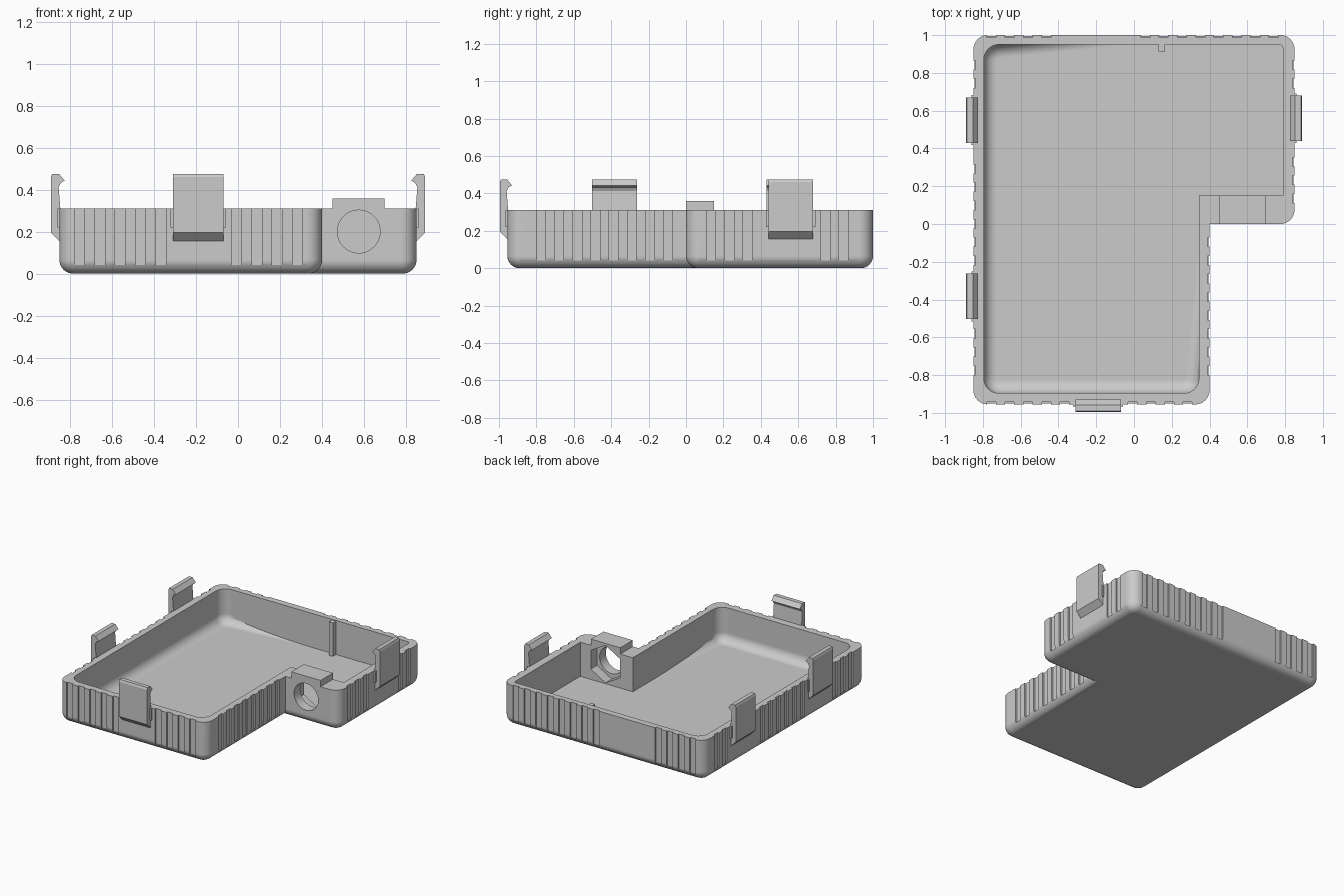
import bpy, bmesh
from math import radians, pi
from mathutils import Matrix, Vector

if "Cube" in bpy.data.objects:
    bpy.data.objects.remove(bpy.data.objects["Cube"])

grey = bpy.data.materials.new("light_grey_plastic")
grey.use_nodes = True
colour = (0.6, 0.6, 0.6, 1)
grey.diffuse_color = colour
grey.node_tree.nodes["Principled BSDF"].inputs["Base Color"].default_value = colour

RIM = 0.31
FLOOR = 0.05
PITCH = 0.097


def finish(bm, name):
    bmesh.ops.recalc_face_normals(bm, faces=bm.faces)
    mesh = bpy.data.meshes.new(name)
    bm.to_mesh(mesh)
    bm.free()
    mesh.materials.append(grey)
    obj = bpy.data.objects.new(name, mesh)
    bpy.context.collection.objects.link(obj)
    return obj


def add_box(bm, low, high):
    low, high = Vector(low), Vector(high)
    matrix = Matrix.Translation((low + high) / 2) @ Matrix.Diagonal((*(high - low), 1))
    bmesh.ops.create_cube(bm, size=1, matrix=matrix)


def box(name, low, high):
    bm = bmesh.new()
    add_box(bm, low, high)
    return finish(bm, name)


def round_edges(bm, edges, radius):
    bmesh.ops.bevel(bm, geom=edges, offset=radius, segments=8, profile=0.5, affect='EDGES')


def rounded_prism(name, outline, z0, z1, corners, fillet, fillet_rule):
    """Extrude an outline, round chosen corners, then fillet chosen bottom edges."""
    bm = bmesh.new()
    face = bm.faces.new([bm.verts.new((x, y, z0)) for x, y in outline])
    top = bmesh.ops.extrude_face_region(bm, geom=[face])["geom"]
    bmesh.ops.translate(bm, vec=(0, 0, z1 - z0),
                        verts=[v for v in top if isinstance(v, bmesh.types.BMVert)])
    for index, radius in corners.items():
        x, y = outline[index]
        edges = [e for e in bm.edges
                 if all(abs(v.co.x - x) + abs(v.co.y - y) < 1e-4 for v in e.verts)]
        round_edges(bm, edges, radius)
    bottom = [e for e in bm.edges if all(abs(v.co.z - z0) < 1e-4 for v in e.verts)
              and fillet_rule((e.verts[0].co + e.verts[1].co) / 2)]
    round_edges(bm, bottom, fillet)
    return finish(bm, name)


def cut(obj, cutter):
    mod = obj.modifiers.new("cut", 'BOOLEAN')
    mod.operation = 'DIFFERENCE'
    mod.solver = 'EXACT'
    mod.object = cutter
    bpy.context.view_layer.objects.active = obj
    bpy.ops.object.modifier_apply(modifier=mod.name)


def smooth(obj):
    bpy.ops.object.select_all(action='DESELECT')
    obj.select_set(True)
    bpy.context.view_layer.objects.active = obj
    bpy.ops.object.shade_smooth_by_angle(angle=radians(25))
    mod = obj.modifiers.new("flat_sides", 'WEIGHTED_NORMAL')
    mod.keep_sharp = True


# L-shaped tray shell
tray = rounded_prism(
    "tray",
    [(-0.85, -0.955), (0.4, -0.955), (0.4, 0), (0.85, 0), (0.85, 1), (-0.85, 1)],
    0, RIM, {i: 0.075 for i in (0, 1, 3, 4, 5)}, 0.065, lambda p: True)

# Cavity, filleted along its left and front floor edges only
cavity = rounded_prism(
    "cavity_cutter",
    [(-0.795, -0.896), (0.344, -0.896), (0.344, 0.15), (0.788, 0.15),
     (0.788, 0.95), (-0.795, 0.95)],
    FLOOR, 0.5, {0: 0.08, 1: 0.08, 4: 0.02, 5: 0.08}, 0.07,
    lambda p: p.x < -0.715 or p.y < -0.816)

# Vertical grip grooves around the outer walls: axis, wall, first centre, count
runs = [
    ("x", -0.955, -0.755, 5), ("x", -0.955, -0.007, 4),
    ("x", 1.0, -0.755, 4), ("x", 1.0, 0.06, 8),
    ("y", 0.4, -0.775, 8), ("y", 0.85, 0.135, 3), ("y", 0.85, 0.745, 2),
    ("y", -0.85, -0.775, 3), ("y", -0.85, -0.193, 6), ("y", -0.85, 0.745, 2),
]
bm = bmesh.new()
for axis, wall, first, count in runs:
    for k in range(count):
        c = first + k * PITCH
        a, b, d = c - 0.024, c + 0.024, 0.012
        if axis == "x":
            add_box(bm, (a, wall - d, 0.04), (b, wall + d, 0.4))
        else:
            add_box(bm, (wall - d, a, 0.04), (wall + d, b, 0.4))
grooves = finish(bm, "groove_cutter")


# Bolt hole and hexagonal nut pocket
def bore(name, sides, radius, y0, y1):
    bm = bmesh.new()
    matrix = (Matrix.Translation((0.575, (y0 + y1) / 2, 0.2))
              @ Matrix.Rotation(pi / 2, 4, 'X'))
    bmesh.ops.create_cone(bm, cap_ends=True, segments=sides, radius1=radius,
                          radius2=radius, depth=y1 - y0, matrix=matrix)
    if sides == 6:  # point the hexagon upwards
        top = max(bm.verts, key=lambda v: v.co.z).co.z
        if top < 0.2 + radius * 0.95:
            bmesh.ops.rotate(bm, verts=bm.verts, cent=(0.575, 0, 0.2),
                             matrix=Matrix.Rotation(pi / 6, 3, 'Y'))
    return finish(bm, name)


hole = bore("hole_cutter", 48, 0.102, -0.1, 0.3)
nut = bore("nut_cutter", 6, 0.143, 0.075, 0.25)
lug = box("bolt_lug", (0.45, 0, RIM), (0.697, 0.15, 0.358))

for cutter in (cavity, grooves, hole, nut):
    cut(tray, cutter)
cut(lug, nut)
for cutter in (cavity, grooves, hole, nut):
    bpy.data.objects.remove(cutter)
smooth(tray)

# Small rib on the inside of the back wall
box("back_rib", (0.13, 0.912, 0.04), (0.163, 0.96, 0.305))

# Snap clips: (distance out from the wall, height)
profile = [(-0.004, 0.155), (0, 0.155), (0.04, 0.195), (0.04, 0.46), (0.034, 0.475),
           (0.002, 0.475), (-0.025, 0.442), (-0.006, 0.432), (0.004, 0.412),
           (0, 0.36), (-0.004, RIM)]


def clip(name, x, y, angle):
    bm = bmesh.new()
    face = bm.faces.new([bm.verts.new((d, -0.12, z)) for d, z in profile])
    side = bmesh.ops.extrude_face_region(bm, geom=[face])["geom"]
    bmesh.ops.translate(bm, vec=(0, 0.24, 0),
                        verts=[v for v in side if isinstance(v, bmesh.types.BMVert)])
    add_box(bm, (-0.02, -0.132, 0.22), (0.01, 0.132, RIM))
    bmesh.ops.transform(bm, verts=bm.verts, matrix=Matrix.Translation((x, y, 0))
                        @ Matrix.Rotation(radians(angle), 4, 'Z'))
    finish(bm, name)


clip("right_back_clip", -0.85, 0.55, 180)
clip("right_front_clip", -0.85, -0.383, 180)
clip("left_clip", 0.85, 0.56, 0)
clip("front_clip", -0.19, -0.955, -90)
